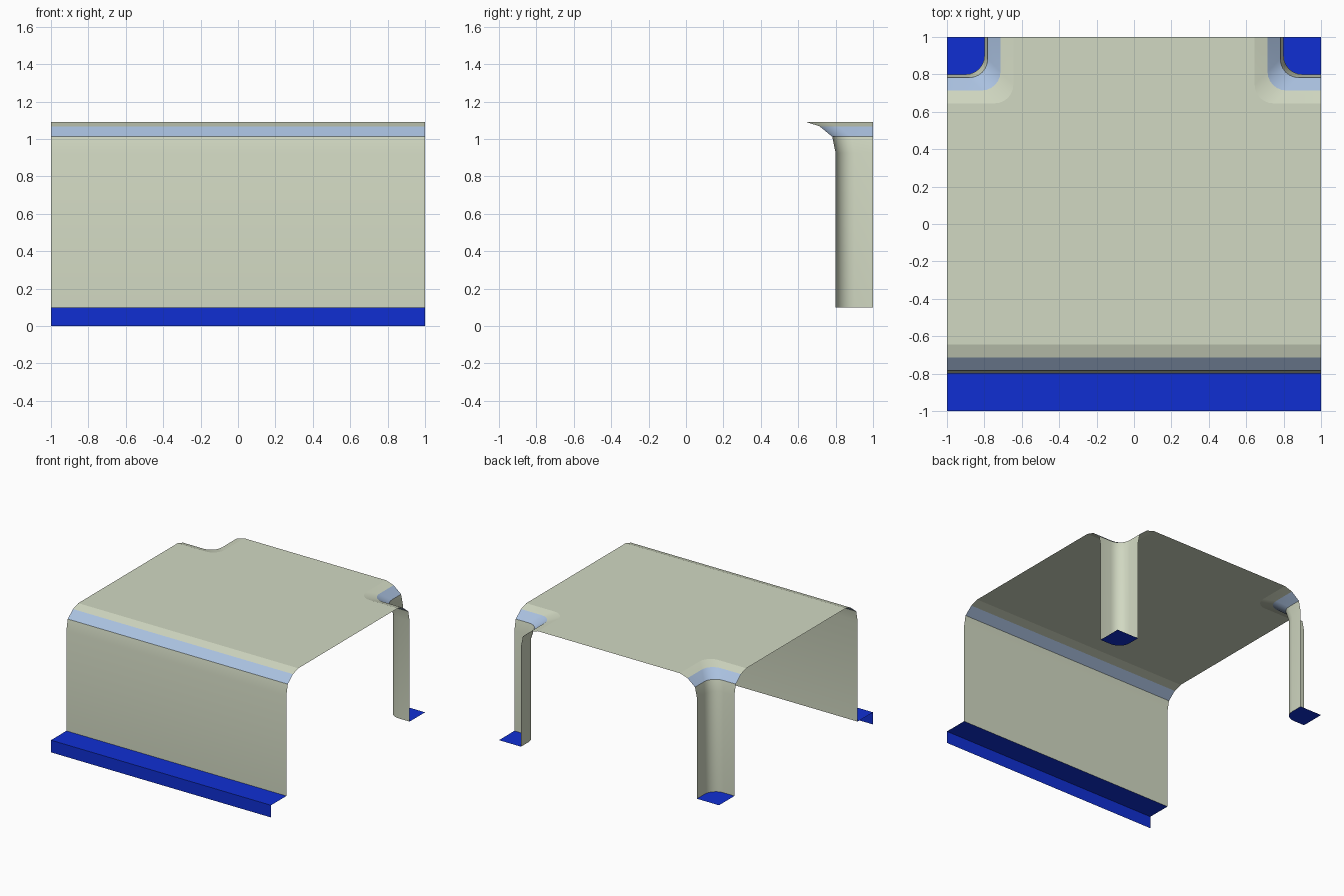
import bpy, bmesh
from math import pi, sin, cos

if "Cube" in bpy.data.objects:
    bpy.data.objects.remove(bpy.data.objects["Cube"])

FLOOR = 0.1
RADIUS = 0.1
# cliff cross-section: (distance from centre, height)
WALL = [(0.8, FLOOR), (0.8, 0.925), (0.782, 1.012)]
BAND = [(0.782, 1.012), (0.714, 1.068)]
LIP = [(0.714, 1.068), (0.645, 1.09)]
TOP_D, TOP_Z = LIP[-1]


def material(name, rgb):
    m = bpy.data.materials.new(name)
    m.diffuse_color = (*rgb, 1)
    m.use_nodes = True
    m.node_tree.nodes["Principled BSDF"].inputs["Base Color"].default_value = m.diffuse_color
    return m


CREAM = material("cream", (0.64, 0.69, 0.54))
PALE = material("pale_blue", (0.40, 0.53, 0.74))
BLUE = material("deep_blue", (0.005, 0.028, 0.65))


def front_path(d):
    return [(-1, -d), (1, -d)]


def right_path(d):
    """Inside corner with a rounded turn, back right."""
    c = d + RADIUS
    arc = [(c - RADIUS * sin(a), c - RADIUS * cos(a))
           for a in (i * pi / 12 for i in range(7))]
    return [(1, d)] + arc + [(d, 1)]


def left_path(d):
    return [(-x, y) for x, y in reversed(right_path(d))]


def finish(name, bm, mat, smooth):
    me = bpy.data.meshes.new(name)
    bm.to_mesh(me)
    bm.free()
    me.materials.append(mat)
    ob = bpy.data.objects.new(name, me)
    bpy.context.collection.objects.link(ob)
    if smooth:
        bpy.ops.object.select_all(action='DESELECT')
        ob.select_set(True)
        bpy.context.view_layer.objects.active = ob
        bpy.ops.object.shade_smooth_by_angle(angle=pi / 3)


def loft(name, path, profile, mat, smooth=True):
    bm = bmesh.new()
    rows = [[bm.verts.new((x, y, z)) for x, y in path(d)] for d, z in profile]
    for low, high in zip(rows, rows[1:]):
        for i in range(len(low) - 1):
            bm.faces.new((low[i], low[i + 1], high[i + 1], high[i]))
    finish(name, bm, mat, smooth)


def flat(name, outline, z, mat):
    bm = bmesh.new()
    f = bm.faces.new([bm.verts.new((x, y, z)) for x, y in outline])
    f.normal_update()
    if f.normal.z < 0:
        f.normal_flip()
    bmesh.ops.triangulate(bm, faces=bm.faces[:])
    finish(name, bm, mat, False)


# cliff walls, coloured bands and rounded lips
for side, path in (("front", front_path), ("back_right", right_path), ("back_left", left_path)):
    loft(side + "_wall", path, WALL, CREAM)
    loft(side + "_band", path, BAND, PALE)
    loft(side + "_lip", path, LIP, CREAM)

# plateau
flat("plateau", front_path(TOP_D) + right_path(TOP_D) + left_path(TOP_D), TOP_Z, CREAM)

# low ground: front step and two corner floors
loft("front_step", front_path, [(1, 0), (1, FLOOR), (0.8, FLOOR)], BLUE, False)
flat("back_right_floor", right_path(0.8) + [(1, 1)], FLOOR, BLUE)
flat("back_left_floor", left_path(0.8) + [(-1, 1)], FLOOR, BLUE)
